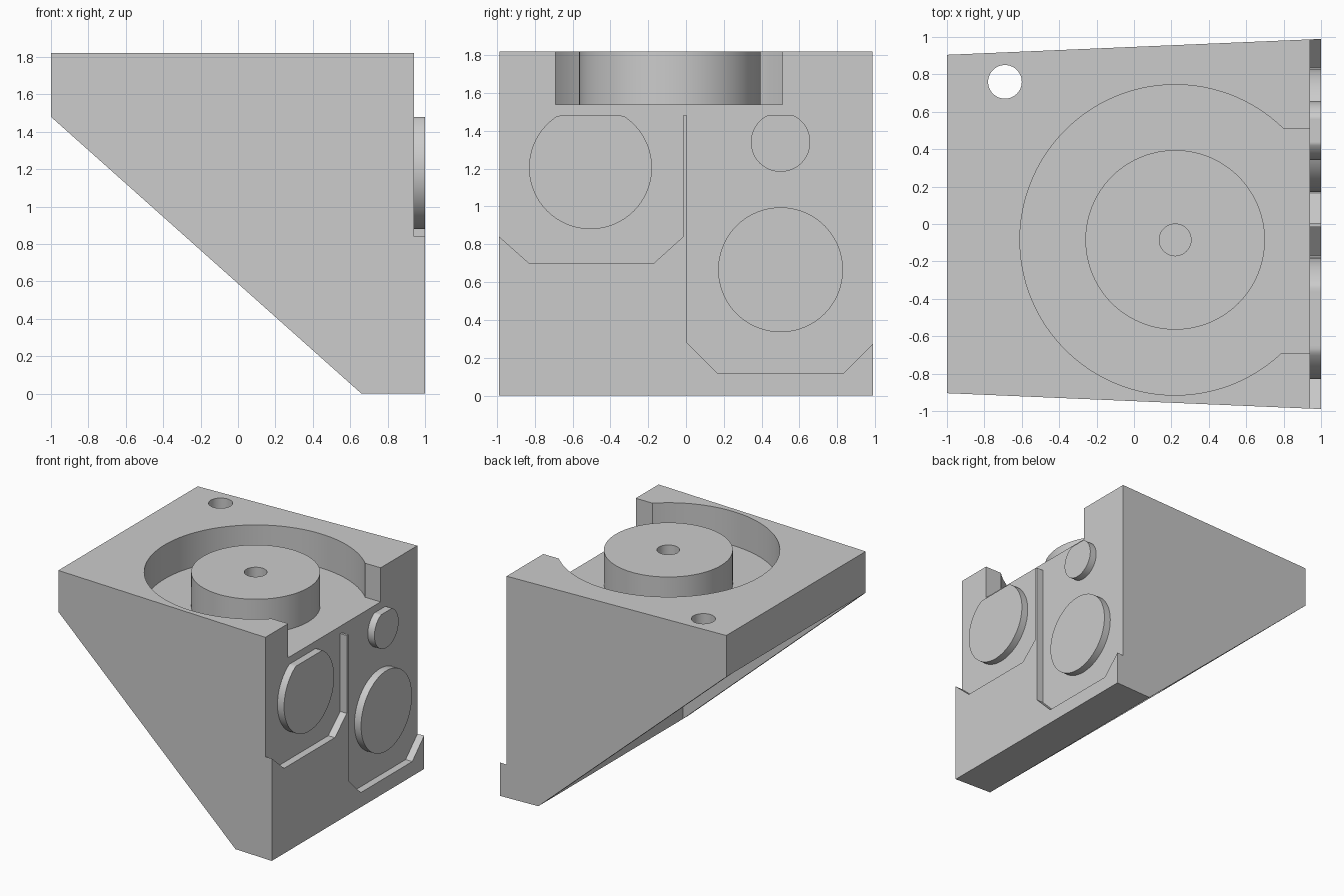
import bpy, bmesh, math
from mathutils import Vector

if "Cube" in bpy.data.objects:
    bpy.data.objects.remove(bpy.data.objects["Cube"], do_unlink=True)

TOP, LEDGE, FLOOR = 1.82, 1.48, 1.54
FACE, BACK = 0.94, 1.0

grey = bpy.data.materials.new("plain grey")
grey.use_nodes = True
grey.diffuse_color = (0.6, 0.6, 0.6, 1)
grey.node_tree.nodes["Principled BSDF"].inputs["Base Color"].default_value = (0.6, 0.6, 0.6, 1)


def prism(name, points, offset):
    """Extrude a flat outline along an offset."""
    bm = bmesh.new()
    face = bm.faces.new([bm.verts.new(p) for p in points])
    moved = bmesh.ops.extrude_face_region(bm, geom=[face])["geom"]
    verts = [g for g in moved if isinstance(g, bmesh.types.BMVert)]
    bmesh.ops.translate(bm, vec=Vector(offset), verts=verts)
    bmesh.ops.recalc_face_normals(bm, faces=bm.faces)
    mesh = bpy.data.meshes.new(name)
    bm.to_mesh(mesh)
    bm.free()
    mesh.materials.append(grey)
    obj = bpy.data.objects.new(name, mesh)
    bpy.context.collection.objects.link(obj)
    return obj


def circle(cx, cy, r, n=96):
    return [(cx + r * math.cos(math.tau * i / n), cy + r * math.sin(math.tau * i / n)) for i in range(n)]


def upright(name, outline, z0, z1):
    return prism(name, [(x, y, z0) for x, y in outline], (0, 0, z1 - z0))


def sideways(name, outline, x0, x1):
    return prism(name, [(x0, y, z) for y, z in outline], (x1 - x0, 0, 0))


def tapered(name, outline, inset):
    """Profile in x and z whose two flanks spread towards +x."""
    obj = prism(name, [(x, -1, z) for x, z in outline], (0, 2, 0))
    for v in obj.data.vertices:
        v.co.y *= 0.947 + 0.0425 * v.co.x - inset
    return obj


def cut(obj, cutter):
    cutter.hide_render = True
    mod = obj.modifiers.new("cut", "BOOLEAN")
    mod.operation, mod.solver, mod.object = "DIFFERENCE", "EXACT", cutter
    bpy.context.view_layer.update()
    result = obj.evaluated_get(bpy.context.evaluated_depsgraph_get())
    mesh = bpy.data.meshes.new_from_object(result)
    obj.modifiers.clear()
    obj.data = mesh
    bpy.data.objects.remove(cutter, do_unlink=True)


# Wedge bracket with a thick rear wall, top slab and thin side gussets
body = tapered("bracket_body", [(-1, LEDGE), (-1, TOP), (FACE, TOP), (FACE, LEDGE),
                                (BACK, LEDGE), (BACK, 0), (0.66, 0)], 0)
cut(body, tapered("underside_cutter", [(-1.3, -0.3), (0.659, -0.3), (0.659, 1.479), (-1.3, 1.479)], 0.07))

# Round pocket in the top, with a neck opening through the rear
cx, cy, radius = 0.22, -0.085, 0.83
low, high = math.asin(-0.605 / radius), math.asin(0.595 / radius)
arc = [high + (low + math.tau - high) * i / 80 for i in range(81)]
pocket = [(cx + radius * math.cos(a), cy + radius * math.sin(a)) for a in arc]
pocket += [(1.2, pocket[-1][1]), (1.2, pocket[0][1])]
cut(body, upright("pocket_cutter", pocket, FLOOR, 2))
cut(body, upright("corner_hole_cutter", circle(-0.69, 0.76, 0.09, 48), 1.0, 2))

# Sunken panels on the rear wall, leaving a thin rib between them
panels = [
    [(-1.1, 1.6), (-1.1, 0.94), (-0.83, 0.7), (-0.17, 0.7), (-0.015, 0.84), (-0.015, 1.6)],
    [(0.005, 1.6), (0.005, 0.28), (0.165, 0.12), (0.835, 0.12), (1.1, 0.385), (1.1, 1.6)],
]
for outline in panels:
    cut(body, sideways("panel_cutter", outline, FACE, 1.2))

# Central post with a blind bore
post = upright("centre_post", circle(cx, cy, 0.48), FLOOR - 0.01, TOP)
cut(post, upright("bore_cutter", circle(cx, cy, 0.085, 48), FLOOR, 2))

# Raised pads on the panels, trimmed level with the ledge
parts = [body, post]
for name, y, z, r in [("large_pad_upper", -0.505, 1.205, 0.325),
                      ("small_pad", 0.5, 1.34, 0.157),
                      ("large_pad_lower", 0.5, 0.665, 0.33)]:
    outline = [(py, min(pz, LEDGE)) for py, pz in circle(y, z, r)]
    parts.append(sideways(name, outline, FACE - 0.01, BACK))

# Smooth round walls, sharp edges elsewhere
bpy.ops.object.select_all(action="DESELECT")
for obj in parts:
    obj.select_set(True)
bpy.context.view_layer.objects.active = body
bpy.ops.object.shade_smooth_by_angle(angle=math.radians(30))
